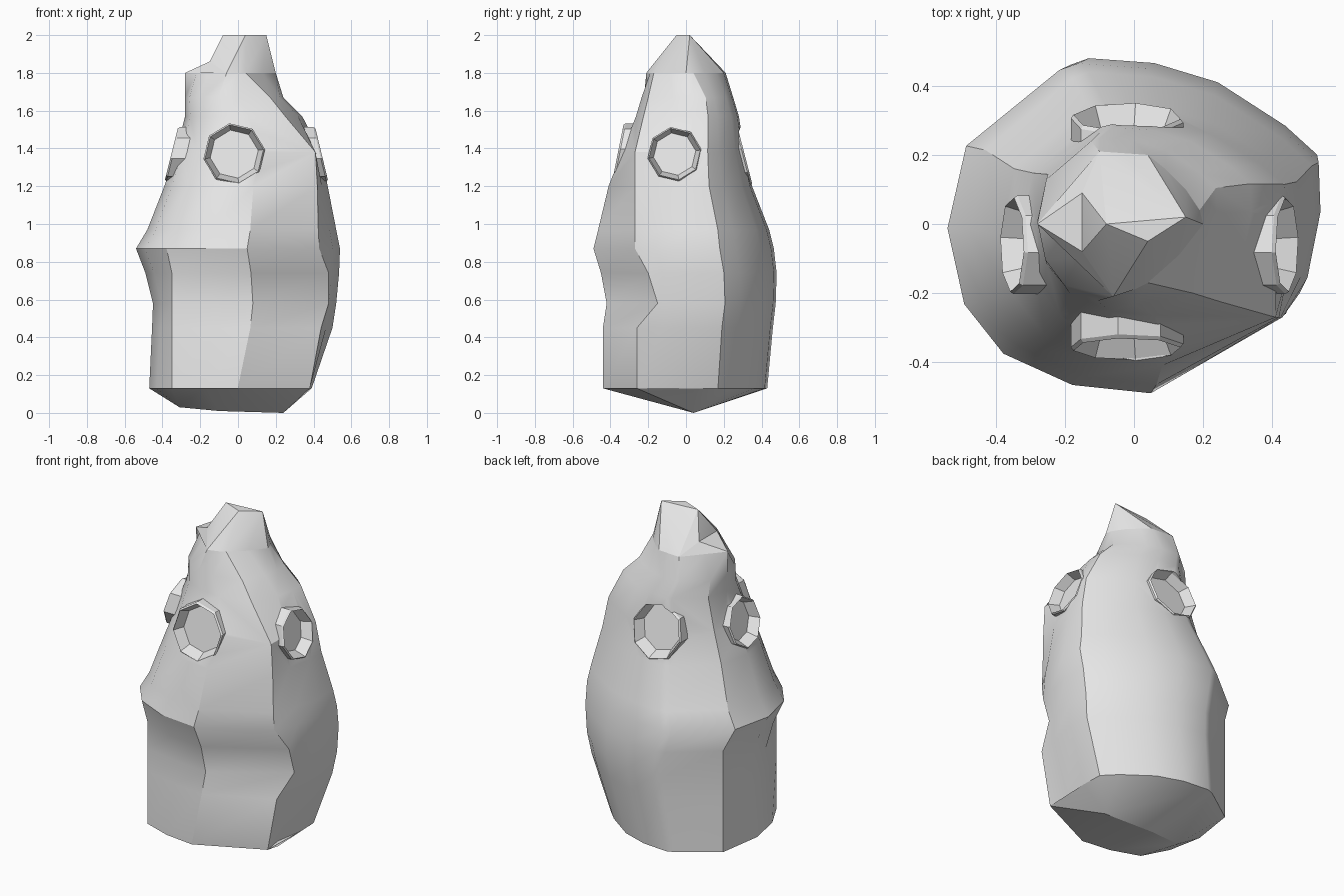
import bpy, bmesh, math
from mathutils import Vector

cube = bpy.data.objects.get("Cube")
if cube:
    bpy.data.objects.remove(cube, do_unlink=True)

stone = bpy.data.materials.new("light_grey_stone")
stone.use_nodes = True
stone.diffuse_color = (0.8, 0.8, 0.8, 1)
stone.node_tree.nodes["Principled BSDF"].inputs["Base Color"].default_value = (0.8, 0.8, 0.8, 1)


def make_object(name, bm):
    bmesh.ops.recalc_face_normals(bm, faces=bm.faces)
    mesh = bpy.data.meshes.new(name)
    bm.to_mesh(mesh)
    bm.free()
    obj = bpy.data.objects.new(name, mesh)
    bpy.context.collection.objects.link(obj)
    mesh.materials.append(stone)
    return obj


def activate(obj):
    bpy.ops.object.select_all(action='DESELECT')
    obj.select_set(True)
    bpy.context.view_layer.objects.active = obj


def loft(name, rings, cap_start=True):
    bm = bmesh.new()
    loops = [[bm.verts.new(p) for p in ring] for ring in rings]
    count = len(loops[0])
    for low, high in zip(loops, loops[1:]):
        for i in range(count):
            j = (i + 1) % count
            bm.faces.new((low[i], low[j], high[j], high[i]))
    if cap_start:
        bm.faces.new(loops[0])
    bm.faces.new(loops[-1])
    return make_object(name, bm)


def hull(name, points):
    bm = bmesh.new()
    for p in points:
        bm.verts.new(p)
    result = bmesh.ops.convex_hull(bm, input=bm.verts)
    bmesh.ops.delete(bm, geom=list(set(result["geom_interior"])), context='VERTS')
    return make_object(name, bm)


# Irregular plan outline, scaled to the extents of each level
OUTLINE = [(-1, 0), (-.91, -.46), (-.7, -.76), (-.33, -.95), (.09, -1),
           (.8, -.56), (.93, -.3), (1, .1), (.99, .4), (.81, .58),
           (.43, .85), (.07, .97), (-.3, 1), (-.4, .96), (-.9, .5)]
FRONT_CORNER, RIGHT_CORNER, BACK_CORNER = 5, 2, 14

# Height, extents left/right/front/back, position of the sharp front corner
LEVELS = [(.13, -.47, .39, -.44, .43, .38, -.26),
          (.45, -.455, .5, -.44, .46, .44, -.26),
          (.58, -.45, .52, -.42, .475, .48, -.15),
          (.74, -.49, .535, -.45, .48, .48, -.2),
          (.87, -.54, .54, -.49, .465, .43, -.27),
          (.97, -.48, .52, -.465, .44, .425, -.27),
          (1.2, -.39, .475, -.41, .35, .42, -.27),
          (1.38, -.33, .44, -.34, .31, .41, -.27),
          (1.57, -.28, .34, -.265, .28, .25, -.225),
          (1.67, -.28, .24, -.235, .25, .17, -.2)]

# Angular shoulder outline below the peak
SHOULDER = [(-.28, 0), (-.22, -.05), (-.16, -.1), (-.06, -.21), (0, -.19),
            (.04, -.17), (.13, -.09), (.2, 0), (.19, .04), (.15, .1),
            (.09, .16), (.04, .2), (-.03, .205), (-.1, .21), (-.19, .1)]


def section(z, left, right, front, back, corner_x, corner_y):
    cx, cy = (left + right) / 2, (front + back) / 2
    ring = [(cx + u * (right - left) / 2, cy + v * (back - front) / 2, z) for u, v in OUTLINE]
    ring[FRONT_CORNER] = (corner_x, corner_y, z)
    # The lower block is squarer on its right side
    if z < .8:
        ring[RIGHT_CORNER] = (-.35, -.36, z)
        ring[BACK_CORNER] = (-.43, .26, z)
    return ring


# Rock tower, with its keel below, side shoulder and pointed peak above
sections = [section(*level) for level in LEVELS]
rim = [(x, y, 1.8) for x, y in SHOULDER]
ledge = [(-.15, -.08, 1.86), (-.15, .09, 1.86)]
body = loft("rock_body", sections + [rim])
keel = hull("rock_base", sections[0] + [(-.31, 0, .03), (.24, .04, 0), (-.1, .04, .01)])
shoulder = hull("rock_shoulder", rim[-2:] + rim[:4] + ledge)
peak = hull("rock_peak", rim[2:-1] + ledge + [(-.08, 0, 2), (.15, .02, 2), (.04, -.05, 2)])

# Eight-sided windows: direction, sideways shift, distance, backward lean, radius
WINDOWS = {"front_window": ((0, -1), -.02, .362, .2, .165),
           "back_window": ((0, 1), -.02, .31, .26, .165),
           "left_window": ((1, 0), -.06, .443, .24, .145),
           "right_window": ((-1, 0), -.06, .353, .25, .145)}


def octagon(direction, shift, distance, lean, radius, depth):
    out = Vector((*direction, 0))
    side = Vector((abs(out.y), abs(out.x), 0))
    ring = []
    for i in range(8):
        angle = math.tau * (i + .2) / 8
        rise = radius * math.sin(angle)
        p = out * (distance + depth - lean * rise) + side * (shift + radius * math.cos(angle))
        ring.append((p.x, p.y, 1.37 + rise))
    return ring


for name, (direction, shift, distance, lean, radius) in WINDOWS.items():
    def ring(scale, depth):
        return octagon(direction, shift, distance, lean, radius * scale, depth)
    # Opening in the wall
    cutter = loft("cutter", [ring(.94, -.09), ring(.94, .3)])
    cutter.hide_render = True
    activate(body)
    cut = body.modifiers.new("opening", 'BOOLEAN')
    cut.operation, cut.solver, cut.object = 'DIFFERENCE', 'EXACT', cutter
    bpy.ops.object.modifier_apply(modifier=cut.name)
    bpy.data.objects.remove(cutter, do_unlink=True)
    # Frame with a recessed pane
    loft(name, [ring(1, -.1), ring(1, -.01), ring(.95, 0), ring(.78, -.06)], False)

for obj in [body, keel, shoulder, peak]:
    activate(obj)
    bpy.ops.object.shade_smooth_by_angle(angle=math.radians(30))
